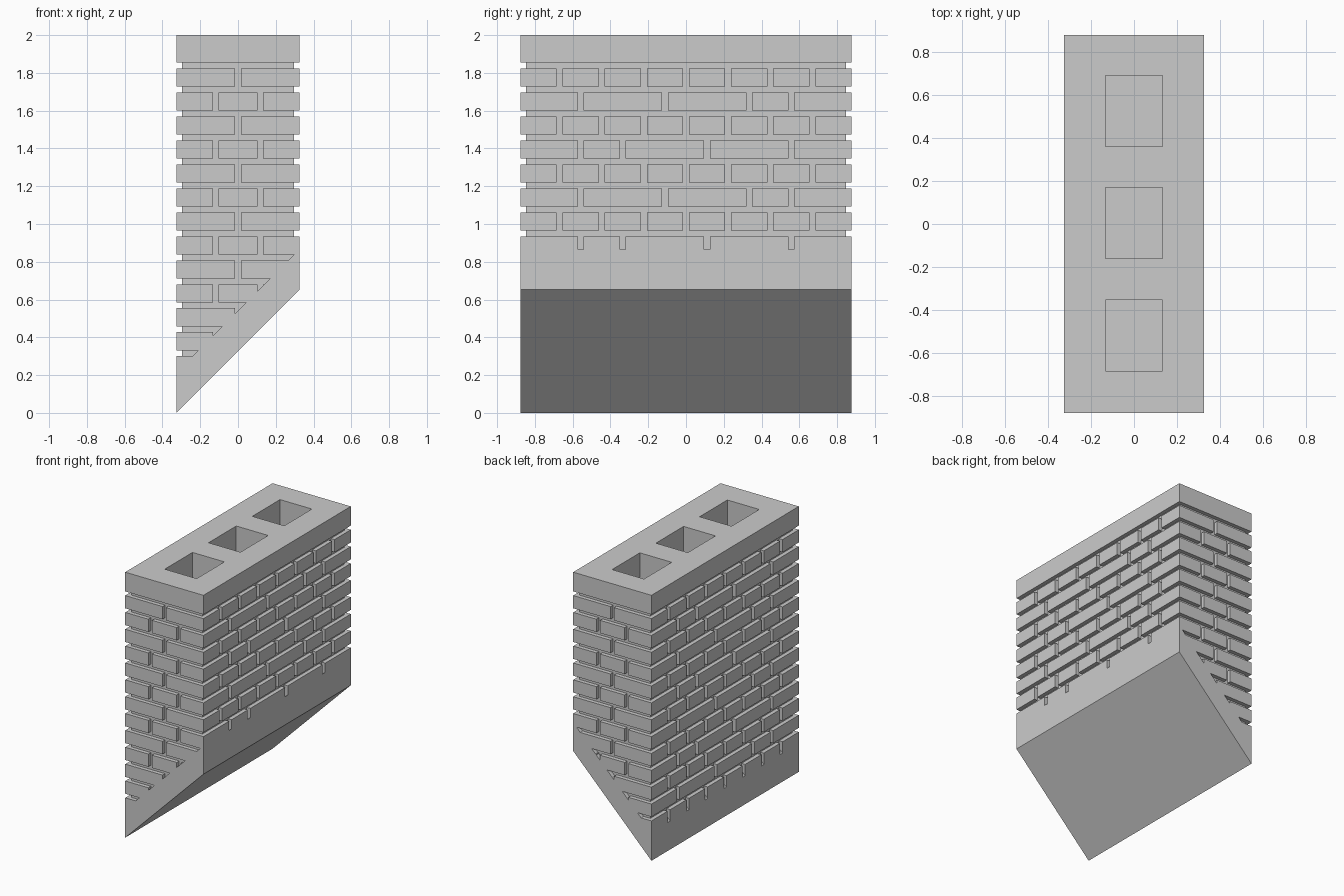
import bpy
import bmesh
from mathutils import Vector

HX, HY = 0.326, 0.877       # half width and half length
DEPTH, JOINT = 0.03, 0.031  # mortar depth and thickness
CAP, COURSE = 1.855, 0.127  # underside of the cap, course spacing
BRICK = 0.223               # spacing of uprights on the long sides
FOOT = 0.54                 # joints stop at the plane z = x + FOOT

if "Cube" in bpy.data.objects:
    bpy.data.objects.remove(bpy.data.objects["Cube"], do_unlink=True)

grey = bpy.data.materials.new("plain_grey")
grey.use_nodes = True
colour = (0.6, 0.6, 0.6, 1)
grey.diffuse_color = colour
grey.node_tree.nodes["Principled BSDF"].inputs["Base Color"].default_value = colour


def make_object(name, bm):
    bmesh.ops.recalc_face_normals(bm, faces=bm.faces)
    mesh = bpy.data.meshes.new(name)
    bm.to_mesh(mesh)
    bm.free()
    mesh.materials.append(grey)
    obj = bpy.data.objects.new(name, mesh)
    bpy.context.collection.objects.link(obj)
    return obj


def add_box(bm, centre, size, clip=False):
    """Add a box, optionally trimmed by the sloping foot plane."""
    part = bmesh.new()
    bmesh.ops.create_cube(part, size=1)
    bmesh.ops.scale(part, vec=size, verts=part.verts)
    bmesh.ops.translate(part, vec=centre, verts=part.verts)
    if clip:
        bmesh.ops.bisect_plane(part, geom=part.verts[:] + part.edges[:] + part.faces[:],
                               plane_co=(0, 0, FOOT), plane_no=Vector((-1, 0, 1)).normalized(),
                               clear_inner=True)
        rim = [e for e in part.edges if e.is_boundary]
        if rim:
            bmesh.ops.holes_fill(part, edges=rim)
    bmesh.ops.recalc_face_normals(part, faces=part.faces)
    temp = bpy.data.meshes.new("temp")
    part.to_mesh(temp)
    part.free()
    bm.from_mesh(temp)
    bpy.data.meshes.remove(temp)


def cut(body, cutter):
    mod = body.modifiers.new(cutter.name, 'BOOLEAN')
    mod.operation = 'DIFFERENCE'
    mod.solver = 'EXACT'
    mod.use_self = True
    mod.object = cutter
    cutter.hide_render = True


# Chimney body: a block with a 45 degree underside
bm = bmesh.new()
profile = [(-HX, 0), (HX, 2 * HX), (HX, 2), (-HX, 2)]
face = bm.faces.new([bm.verts.new((x, -HY, z)) for x, z in profile])
swept = bmesh.ops.extrude_face_region(bm, geom=[face])["geom"]
bmesh.ops.translate(bm, vec=(0, 2 * HY, 0),
                    verts=[v for v in swept if isinstance(v, bmesh.types.BMVert)])
body = make_object("chimney_body", bm)

# Mortar joints: level grooves and staggered uprights on all four sides
bm = bmesh.new()
OVER = 0.05                 # cutters reach past the surface
thick = DEPTH + OVER
off = (OVER - DEPTH) / 2
for i in range(14):
    top = CAP - i * COURSE
    for s in (-1, 1):
        z = top - JOINT / 2
        add_box(bm, (0, s * (HY + off), z), (2 * HX + 2 * OVER, thick, JOINT), True)
        add_box(bm, (s * (HX + off), 0, z), (thick, 2 * HY + 2 * OVER, JOINT), True)
        # uprights of the brick course under this groove
        if i % 2 == 0:
            short, long = [0], range(-3, 4)
        else:
            short = [-0.118, 0.118]
            long = [-2.5, -0.5, 1.5, 2.5] if i % 4 == 1 else [-2.5, -1.5, 0.5, 2.5]
        z = top - (COURSE + JOINT) / 2
        tall = COURSE - JOINT + 0.02
        for x in short:
            add_box(bm, (x, s * (HY + off), z), (JOINT, thick, tall), True)
        for k in long:
            add_box(bm, (s * (HX + off), k * BRICK, z), (thick, JOINT, tall), True)
joints = make_object("joint_cutter", bm)

# Three square flues
bm = bmesh.new()
for k in (-1, 0, 1):
    add_box(bm, (0, k * 0.521 + 0.004, 2), (0.266, 0.33, 0.8))
flues = make_object("flue_cutter", bm)

cut(body, joints)
cut(body, flues)

# Bake the cuts and drop the cutters
bpy.context.view_layer.update()
baked = bpy.data.meshes.new_from_object(body.evaluated_get(bpy.context.evaluated_depsgraph_get()))
body.modifiers.clear()
body.data = baked
for cutter in (joints, flues):
    bpy.data.objects.remove(cutter, do_unlink=True)
